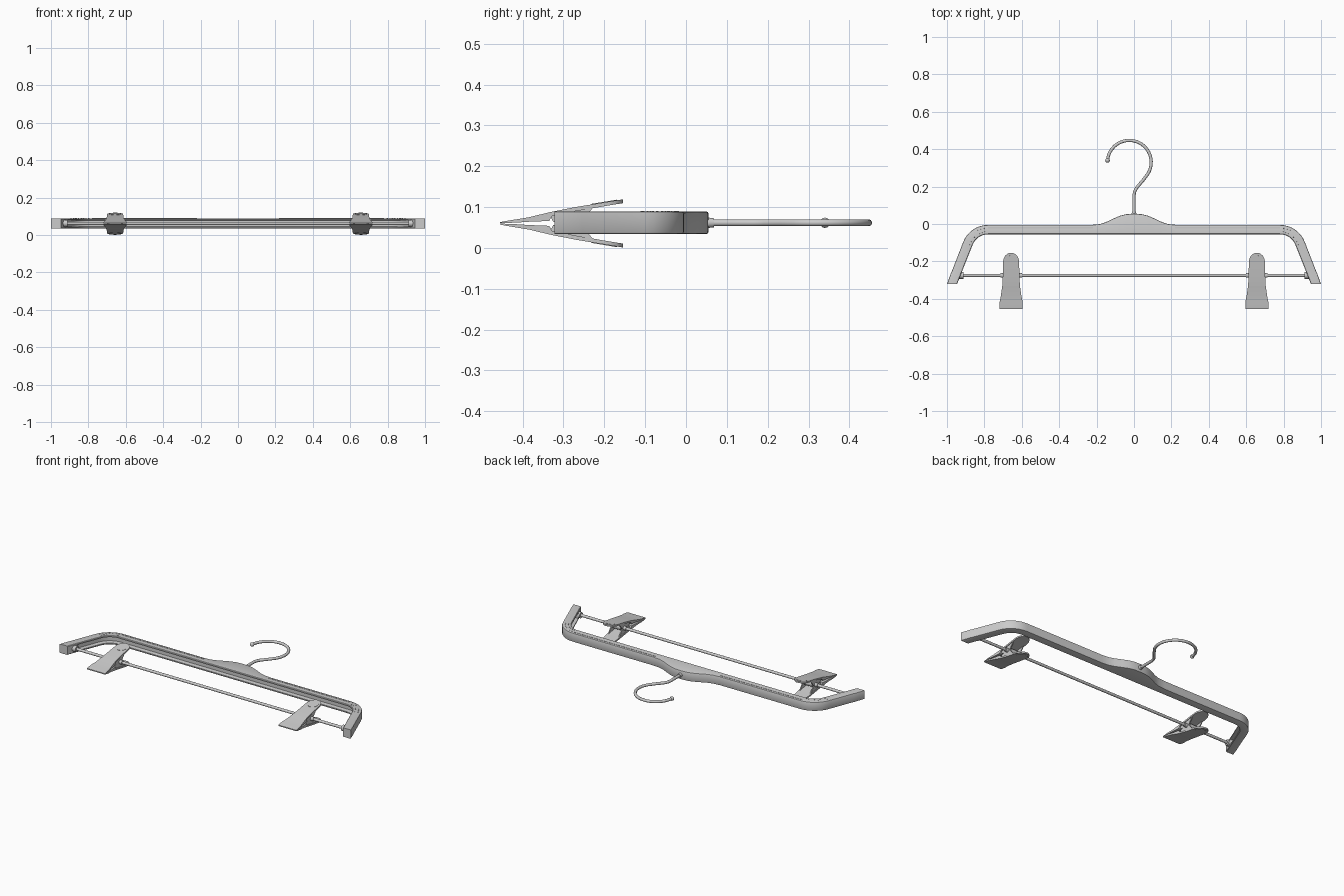
import bpy, bmesh, math
from mathutils import Vector, Matrix

if "Cube" in bpy.data.objects:
    bpy.data.objects.remove(bpy.data.objects["Cube"])

ZC = 0.0615   # mid-plane of the hanger


def make_object(name, bm, angle=35):
    bmesh.ops.recalc_face_normals(bm, faces=bm.faces[:])
    me = bpy.data.meshes.new(name)
    bm.to_mesh(me)
    bm.free()
    ob = bpy.data.objects.new(name, me)
    bpy.context.collection.objects.link(ob)
    bpy.ops.object.select_all(action='DESELECT')
    ob.select_set(True)
    bpy.context.view_layer.objects.active = ob
    bpy.ops.object.shade_smooth_by_angle(angle=math.radians(angle))
    return ob


def loft(bm, rings):
    rows = [[bm.verts.new(p) for p in r] for r in rings]
    n = len(rows[0])
    for a, b in zip(rows, rows[1:]):
        for i in range(n):
            j = (i + 1) % n
            bm.faces.new((a[i], a[j], b[j], b[i]))
    bm.faces.new(rows[0])
    bm.faces.new(rows[-1][::-1])


def tube_x(bm, x0, x1, y, z, r, segs=20):
    m = Matrix.Translation(((x0 + x1) / 2, y, z)) @ Matrix.Rotation(math.pi / 2, 4, 'Y')
    bmesh.ops.create_cone(bm, cap_ends=True, segments=segs, radius1=r, radius2=r,
                          depth=abs(x1 - x0), matrix=m)


# body: outer edge, inner edge and groove depth at each station
half = [((0, .055), (0, -.055), .025), ((.04, .053), (.04, -.055), .025),
        ((.075, .044), (.075, -.055), .025), ((.11, .029), (.11, -.055), .025),
        ((.15, .01), (.15, -.055), .025), ((.185, -.001), (.185, -.055), .025),
        ((.23, -.005), (.23, -.055), .025), ((.78, -.005), (.78, -.055), .025)]
# rounded shoulder
for k in range(1, 9):
    a = math.radians(90 - 70 * k / 8)
    half.append(((.78 + .143 * math.cos(a), -.148 + .143 * math.sin(a)),
                 (.78 + .089 * math.cos(a), -.144 + .089 * math.sin(a)), .025))
half += [((.975, -.255), (.918, -.25), .025), ((.979, -.262), (.921, -.257), 0),
         ((1.0, -.322), (.946, -.322), 0)]


def section(outer, inner, depth, sx):
    o, i = Vector(outer), Vector(inner)
    d = (o - i).normalized()
    h, b, g = .0275, .005, .018
    prof = [(o, -h + b), (o, h - b), (o - d * b * .3, h - b * .3), (o - d * b, h),
            (i + d * .003, h), (i, h - .003), (i, g), (i + d * depth, g * .85),
            (i + d * depth, -g * .85), (i, -g), (i, -h + .003), (i + d * .003, -h),
            (o - d * b, -h), (o - d * b * .3, -h + b * .3)]
    return [(p.x * sx, p.y, ZC + z) for p, z in prof]


bm = bmesh.new()
loft(bm, [section(*s, -1) for s in half[:0:-1]] + [section(*s, 1) for s in half])
make_object("hanger_body", bm)

# raised grip line and small studs along the upper face
bm = bmesh.new()
for s in (-1, 1):
    bmesh.ops.create_cube(bm, size=1, matrix=Matrix.Translation((s * .5, -.02, ZC + .027))
                          @ Matrix.Diagonal((.56, .006, .004, 1)))
    for o, i, _ in half[8:16]:
        for t in (.3, .65):
            p = Vector(i).lerp(Vector(o), t)
            bmesh.ops.create_cone(bm, cap_ends=True, segments=8, radius1=.003, radius2=.002, depth=.004,
                                  matrix=Matrix.Translation((p.x * s, p.y, ZC + .027)))
make_object("grip_studs", bm)

# wire hook
pts = [(0, .03), (0, .10), (0, .155), (.004, .175), (.016, .196), (.05, .236)]
for k in range(25):
    a = math.radians(-32 + 207 * k / 24)
    pts.append((-.025 + .117 * math.cos(a), .33 + .117 * math.sin(a)))
bm = bmesh.new()
rings = []
for k, p in enumerate(pts):
    t = (Vector(pts[min(k + 1, len(pts) - 1)]) - Vector(pts[max(k - 1, 0)])).normalized()
    n = Vector((t.y, -t.x))
    rings.append([(p[0] + n.x * .0085 * math.cos(c), p[1] + n.y * .0085 * math.cos(c),
                   ZC + .0085 * math.sin(c)) for c in [math.tau * q / 14 for q in range(14)]])
loft(bm, rings)
bmesh.ops.create_uvsphere(bm, u_segments=16, v_segments=10, radius=.0125,
                          matrix=Matrix.Translation((*pts[-1], ZC)))
make_object("hook", bm)

# hook collar
bm = bmesh.new()
bmesh.ops.create_cone(bm, cap_ends=True, segments=20, radius1=.013, radius2=.011, depth=.016,
                      matrix=Matrix.Translation((0, .06, ZC)) @ Matrix.Rotation(-math.pi / 2, 4, 'X'))
make_object("hook_collar", bm)

# trouser rod with end collars
ROD_Y = -.275
bm = bmesh.new()
tube_x(bm, -.94, .94, ROD_Y, ZC, .0085)
for s in (-1, 1):
    tube_x(bm, s * .912, s * .935, ROD_Y, ZC, .018)
make_object("rod", bm)

# clip jaw stations: y, half width, outer height, inner height
CLIP_Z = .06
jaw = [(-.455, .062, .003, .0005), (-.44, .062, .006, .001), (-.415, .061, .010, .002),
       (-.385, .055, .015, .004), (-.335, .048, .027, .006), (-.328, .047, .0285, .0185),
       (-.27, .044, .040, .030), (-.2, .043, .0515, .042), (-.185, .040, .054, .0445),
       (-.17, .032, .0565, .047), (-.16, .021, .058, .0485), (-.154, .008, .059, .0495)]


def clip_jaw(name, x, s):
    bm = bmesh.new()
    loft(bm, [[(x - w, y, CLIP_Z + s * hi), (x - w, y, CLIP_Z + s * ho),
               (x + w, y, CLIP_Z + s * ho), (x + w, y, CLIP_Z + s * hi)] for y, w, ho, hi in jaw])
    # side ears reaching the rod
    for e in (-1, 1):
        ear = [(-.335, .022), (-.325, .004), (-.285, -.006), (-.262, -.004), (-.225, .042), (-.3, .03)]
        loft(bm, [[(x + e * q, y, CLIP_Z + s * h) for y, h in ear] for q in (.034, .040)])
    # round thumb pad on the handle
    tilt = Matrix.Rotation(s * math.atan(.165), 4, 'X')
    bmesh.ops.create_cone(bm, cap_ends=True, segments=24, radius1=.032, radius2=.032, depth=.005,
                          matrix=Matrix.Translation((x, -.2, CLIP_Z + s * .0505)) @ tilt)
    make_object(name, bm)


for side, x in (("left", -.657), ("right", .657)):
    clip_jaw("upper_jaw_" + side, x, 1)
    clip_jaw("lower_jaw_" + side, x, -1)
    # spring sleeve and stop collars on the rod
    bm = bmesh.new()
    tube_x(bm, x - .028, x + .028, ROD_Y, ZC, .018)
    tube_x(bm, x - .058, x + .058, ROD_Y, ZC, .012)
    make_object("clip_spring_" + side, bm)
